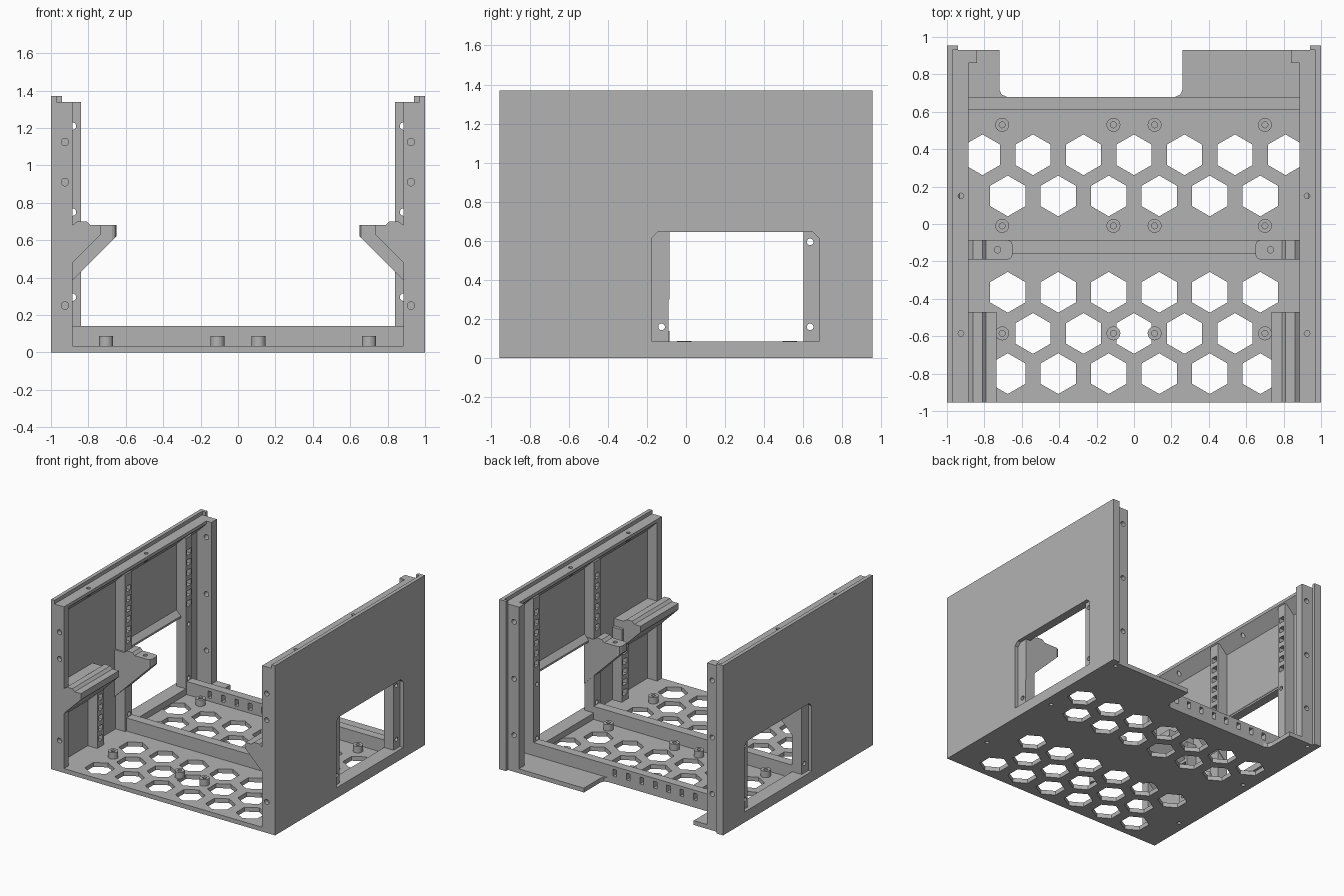
import bpy, bmesh, math
from mathutils import Vector

cube = bpy.data.objects.get("Cube")
if cube:
    bpy.data.objects.remove(cube)

grey = bpy.data.materials.new("plain grey")
grey.use_nodes = True
COLOUR = (0.45, 0.45, 0.45, 1)
grey.diffuse_color = COLOUR
grey.node_tree.nodes["Principled BSDF"].inputs["Base Color"].default_value = COLOUR

FRONT, BACK, INNER, PANEL = -0.955, 0.93, 0.885, 0.97
FLOOR, TOP = 0.035, 1.34


def add_prism(bm, pts, axis, a, b, side=1):
    """Extrude a 2D outline along an axis; side=-1 mirrors it in x."""
    def place(u, v, t):
        co = {"x": (t, u, v), "y": (u, t, v), "z": (u, v, t)}[axis]
        return (co[0] * side, co[1], co[2])
    low = [bm.verts.new(place(u, v, a)) for u, v in pts]
    high = [bm.verts.new(place(u, v, b)) for u, v in pts]
    bm.faces.new(low)
    bm.faces.new(high)
    n = len(pts)
    for i in range(n):
        j = (i + 1) % n
        bm.faces.new((low[i], low[j], high[j], high[i]))


def rect(u0, u1, v0, v1):
    return [(u0, v0), (u1, v0), (u1, v1), (u0, v1)]


def ngon(u, v, r, n=20, turn=0):
    return [(u + r * math.cos(turn + math.tau * i / n),
             v + r * math.sin(turn + math.tau * i / n)) for i in range(n)]


def make(name, prisms, side=1):
    bm = bmesh.new()
    for p in prisms:
        add_prism(bm, *p, side=side)
    bmesh.ops.recalc_face_normals(bm, faces=bm.faces)
    mesh = bpy.data.meshes.new(name)
    bm.to_mesh(mesh)
    bm.free()
    mesh.materials.append(grey)
    ob = bpy.data.objects.new(name, mesh)
    bpy.context.collection.objects.link(ob)
    return ob


def part(name, solid, cuts=(), side=1):
    """One solid with an optional list of prisms cut out of it."""
    ob = make(name, [solid], side)
    if cuts:
        cutter = make("cutter", cuts, side)
        cutter.hide_render = True
        mod = ob.modifiers.new("cut", "BOOLEAN")
        mod.operation, mod.solver, mod.object = "DIFFERENCE", "EXACT", cutter
        graph = bpy.context.evaluated_depsgraph_get()
        cut_mesh = bpy.data.meshes.new_from_object(ob.evaluated_get(graph))
        ob.modifiers.clear()
        ob.data = cut_mesh
        bpy.data.objects.remove(cutter)
    return ob


# Floor with honeycomb vents and a rear cable notch
cuts = []
STEP = 0.27
for y, count in ((0.37, 7), (0.15, 6), (-0.365, 6), (-0.585, 5), (-0.80, 6)):
    for i in range(count):
        x = (i - (count - 1) / 2) * STEP
        cuts.append((ngon(x, y, 0.109, 6, math.pi / 6), "z", -0.1, 0.1))
notch = rect(-0.72, 0.26, 0.68, 1.0)
r = 0.04
notch[0:2] = [(-0.72, 0.68 + r), (-0.708, 0.692), (-0.72 + r, 0.68),
              (0.26 - r, 0.68), (0.248, 0.692), (0.26, 0.68 + r)]
cuts.append((notch, "z", -0.1, 0.1))
for x in (-0.925, 0.925):
    for y in (-0.585, 0.15, 0.89):
        cuts.append((ngon(x, y, 0.015), "z", -0.1, 0.02))
part("floor", (rect(-1, 1, FRONT, BACK), "z", 0, FLOOR), cuts)

# Cross beams
part("middle_beam", (rect(-0.16, -0.085, FLOOR, 0.14), "x", -INNER, INNER))
slots = [(rect(x - 0.016, x + 0.016, 0.06, 0.115), "y", 0.5, 0.8)
         for x in (0.16 - 0.12 * i for i in range(8))]
part("rear_beam", (rect(-INNER, INNER, FLOOR, 0.14), "y", 0.61, 0.68), slots)

# Board standoffs
for y in (0.53, -0.01, -0.585):
    for x in (-0.705, -0.11, 0.11, 0.70):
        part("standoff", (ngon(x, y, 0.037, 24), "z", FLOOR, 0.087),
             [(ngon(x, y, 0.016, 16), "z", 0.04, 0.2)])


def slot_cuts(y, z0, count):
    return [(rect(y - 0.024, y + 0.024, z, z + 0.045), "x", 0.8, 0.935)
            for z in (z0 + 0.083 * i for i in range(count))]


for side, word in ((1, "left"), (-1, "right")):
    # Outer wall sheet with the window
    c = 0.03
    window = [(-0.175, 0.085), (0.68, 0.085), (0.68, 0.645 - c), (0.68 - c, 0.645),
              (-0.175 + c, 0.645), (-0.175, 0.645 - c)]
    part(word + "_wall_panel", (rect(FRONT, 0.955, 0, 1.37), "x", PANEL, 1),
         [(window, "x", 0.9, 1.1)], side)
    part(word + "_rear_hook", (rect(0.94, PANEL, BACK, 0.955), "z", 0, 1.37), (), side)

    # Top rail with a sloping underside
    rail = [(PANEL, TOP), (INNER, TOP), (INNER, 1.315), (PANEL, 1.23)]
    part(word + "_top_rail", (rail, "y", FRONT, BACK),
         [(ngon(0.925, y, 0.015), "z", 1.2, 1.5) for y in (-0.585, 0.15, 0.89)], side)

    # Front and rear posts
    part(word + "_front_post", (rect(INNER, PANEL, FRONT, -0.895), "z", FLOOR, TOP),
         [(ngon(0.925, z, 0.02), "y", -1.1, -0.92) for z in (0.25, 0.91, 1.125)], side)
    part(word + "_rear_post", (rect(0.84, PANEL, 0.86, BACK), "z", FLOOR, TOP),
         [(ngon(0.885, z, 0.02), "y", 0.8, 1.1) for z in (0.295, 0.75, 1.21)], side)

    # Slotted columns beside the window
    for name, y0, y1 in (("middle", -0.175, -0.09), ("rear", 0.60, 0.68)):
        y = -0.125 if y0 < 0 else 0.635
        screws = [(ngon(y, z, 0.017), "x", 0.8, 1.1) for z in (0.16, 0.595)]
        part(f"{word}_{name}_column", (rect(INNER, PANEL, y0, y1), "z", FLOOR, 1.3),
             screws + slot_cuts((y0 + y1) / 2, 0.74, 6), side)
    part(word + "_front_column", (rect(INNER, PANEL, -0.53, -0.445), "z", FLOOR, 0.62),
         slot_cuts(-0.487, 0.08, 5), side)

    # Window sill and lintel
    part(word + "_window_sill", (rect(INNER, PANEL, -0.09, 0.60), "z", FLOOR, 0.085), (), side)
    lintel = [(PANEL, 0.645), (0.93, 0.645), (0.93, 0.66), (PANEL, 0.70)]
    part(word + "_window_lintel", (lintel, "y", -0.09, 0.60), (), side)

    # Shelf brackets with a raised guide ridge
    ridge = [(0.79, 0.68), (0.81, 0.70), (0.86, 0.70), (INNER, 0.68), (PANEL, 0.68)]
    shelf = [(PANEL, 0.40), (INNER, 0.48), (0.735, 0.63), (0.735, 0.68)] + ridge
    part(word + "_front_shelf", (shelf, "y", FRONT, -0.47), (), side)
    arm = [(PANEL, 0.30), (INNER, 0.385), (0.65, 0.62), (0.65, 0.68)] + ridge
    corners = [(ngon(0.73, -0.138, 0.017), "z", 0.6, 0.8)]
    for y, d in ((-0.19, 1), (-0.085, -1)):
        tip = [(0.64, y - d * 0.01), (0.675, y - d * 0.01), (0.675, y),
               (0.657, y + d * 0.008), (0.65, y + d * 0.025), (0.64, y + d * 0.025)]
        corners.append((tip, "z", 0.5, 0.8))
    part(word + "_support_arm", (arm, "y", -0.19, -0.085), corners, side)
